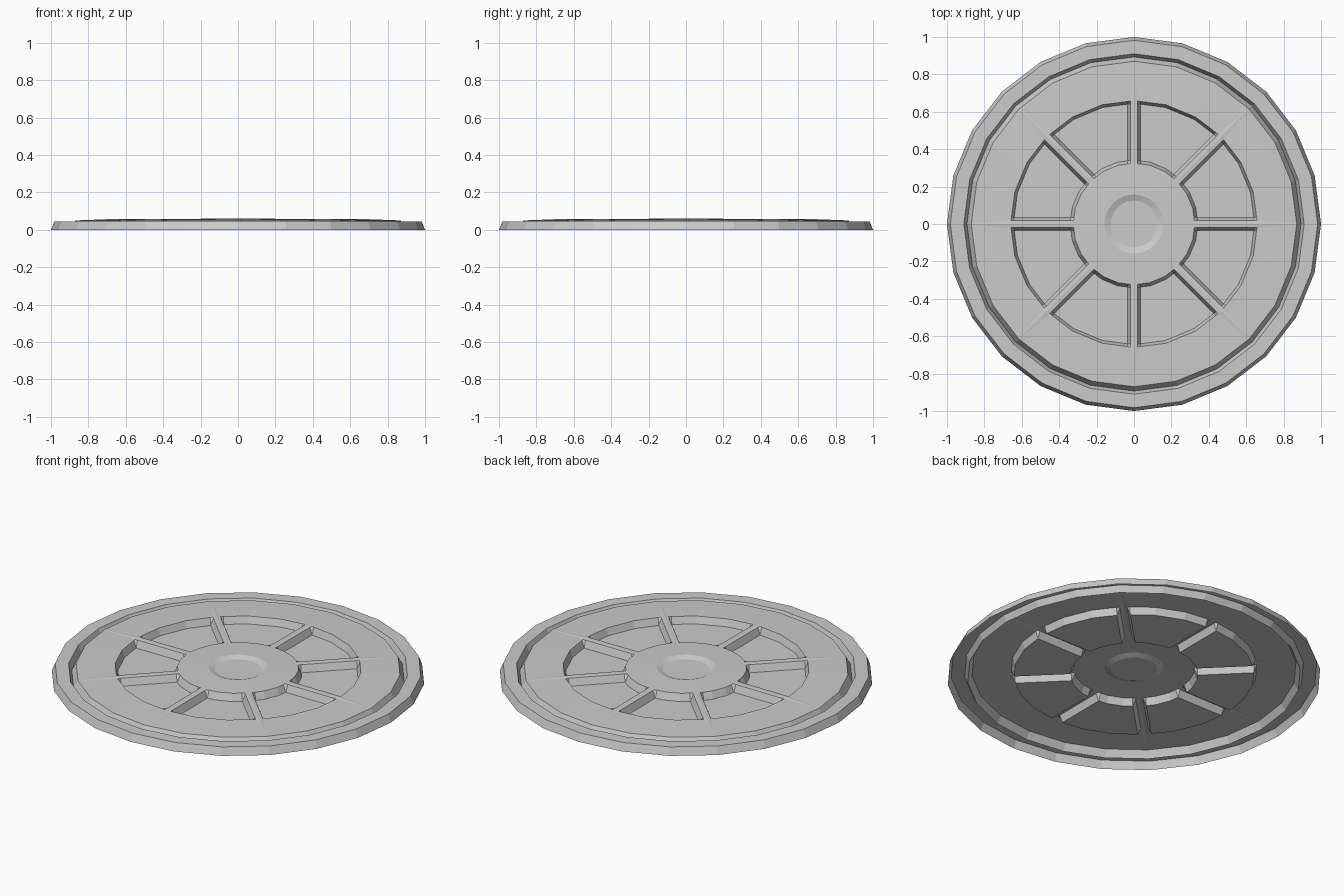
import bpy
import bmesh
from math import sin, cos, tan, pi

cube = bpy.data.objects.get("Cube")
if cube:
    bpy.data.objects.remove(cube, do_unlink=True)

grey = bpy.data.materials.new("cast_iron_grey")
grey.use_nodes = True
colour = (0.6, 0.6, 0.6, 1)
grey.diffuse_color = colour
grey.node_tree.nodes["Principled BSDF"].inputs["Base Color"].default_value = colour

SPOKES = 8
STEP = pi / 12      # one side of the 24-sided outline
TOP, FOOT = 0.02, 0.036   # half widths of a spoke at its top and foot


def ring_points(r, z, floor=None, ridge=0.0, taper=1.0):
    """One ring of points; with a floor height, it dips between the spokes."""
    low = z if floor is None else floor
    k = min(1, r / 0.33) * taper
    points = []
    for s in range(SPOKES):
        a = s * 2 * pi / SPOKES
        b = a + 2 * pi / SPOKES

        def beside(angle, d):
            along = r - abs(d) * tan(STEP / 2)
            return (along * cos(angle) - d * sin(angle),
                    along * sin(angle) + d * cos(angle))

        points += [(*beside(a, 0), z + ridge),
                   (*beside(a, TOP * k), z),
                   (*beside(a, FOOT * k), low),
                   (*beside(a + STEP, 0), low),
                   (*beside(a + 2 * STEP, 0), low),
                   (*beside(b, -FOOT * k), low),
                   (*beside(b, -TOP * k), z)]
    return points


def shell(name, rows, cap=False):
    """Skin rings, listed from the outside in, as an open sheet."""
    bm = bmesh.new()
    rings = [[bm.verts.new(p) for p in ring_points(**row)] for row in rows]
    n = len(rings[0])
    for outer, inner in zip(rings, rings[1:]):
        for i in range(n):
            j = (i + 1) % n
            bm.faces.new((outer[i], outer[j], inner[j], inner[i]))
    if cap:
        bm.faces.new(rings[-1])
    mesh = bpy.data.meshes.new(name)
    bm.to_mesh(mesh)
    bm.free()
    mesh.materials.append(grey)
    obj = bpy.data.objects.new(name, mesh)
    bpy.context.collection.objects.link(obj)
    return obj


# Outer rim, down to the bottom of the groove
shell("rim", [dict(r=1.0, z=0.0), dict(r=0.982, z=0.045),
              dict(r=0.91, z=0.045), dict(r=0.893, z=0.008)])

# Plate with eight sunken pockets between the spokes
shell("spoked_plate", [
    dict(r=0.893, z=0.008),
    dict(r=0.87, z=0.05, taper=0.15),
    dict(r=0.66, z=0.055, ridge=0.003),
    dict(r=0.645, z=0.055, floor=0.015, ridge=0.003),
    dict(r=0.342, z=0.056, floor=0.015, ridge=0.001),
    dict(r=0.325, z=0.056)])

# Hub with a shallow round dimple
shell("hub", [dict(r=0.325, z=0.056), dict(r=0.158, z=0.06),
              dict(r=0.125, z=0.048)], cap=True)
